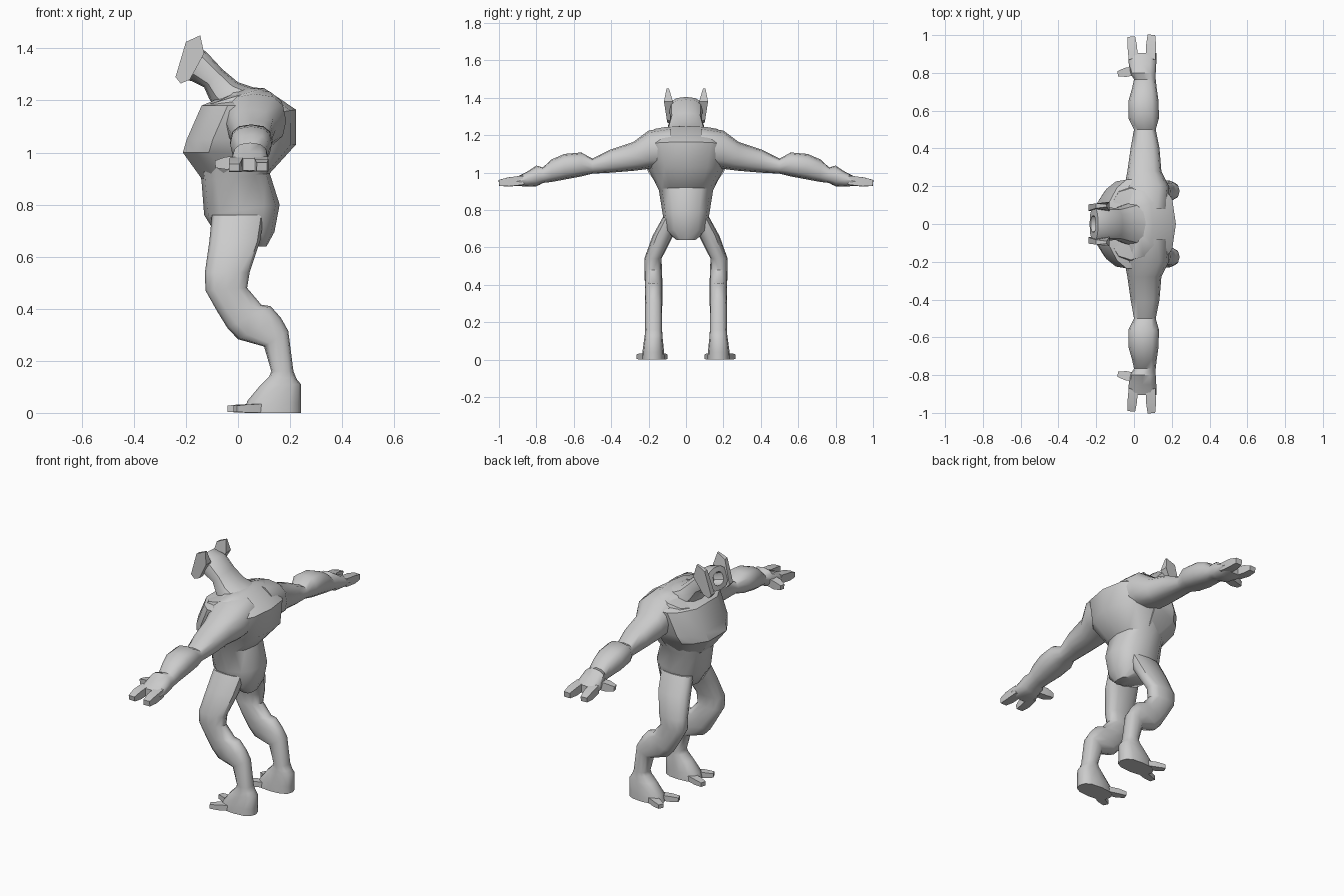
import bpy, bmesh, math
from mathutils import Vector

if "Cube" in bpy.data.objects:
    bpy.data.objects.remove(bpy.data.objects["Cube"])

grey = bpy.data.materials.new("plain grey")
grey.use_nodes = True
GREY = (0.6, 0.6, 0.6, 1)
grey.diffuse_color = GREY
grey.node_tree.nodes["Principled BSDF"].inputs["Base Color"].default_value = GREY


def finish(name, bm, mirror=False, angle=45):
    """Turn a bmesh into a shaded object, optionally doubled across y = 0."""
    bmesh.ops.recalc_face_normals(bm, faces=bm.faces)
    mesh = bpy.data.meshes.new(name)
    bm.to_mesh(mesh)
    bm.free()
    mesh.materials.append(grey)
    ob = bpy.data.objects.new(name, mesh)
    bpy.context.collection.objects.link(ob)
    if mirror:
        mod = ob.modifiers.new("mirror", "MIRROR")
        mod.use_axis = (False, True, False)
        mod.use_clip = False
        mod.use_mirror_merge = False
    bpy.ops.object.select_all(action="DESELECT")
    ob.select_set(True)
    bpy.context.view_layer.objects.active = ob
    bpy.ops.object.shade_smooth_by_angle(angle=math.radians(angle))
    return ob


def skin(rings):
    """Bridge rings of points and cap both ends."""
    bm = bmesh.new()
    loops = [[bm.verts.new(p) for p in ring] for ring in rings]
    n = len(loops[0])
    for a, b in zip(loops, loops[1:]):
        for i in range(n):
            j = (i + 1) % n
            bm.faces.new((a[i], a[j], b[j], b[i]))
    bm.faces.new(loops[0])
    bm.faces.new(loops[-1])
    return bm


def oval(centre, u, v, n=12, power=0.8):
    pts = []
    for i in range(n):
        t = math.tau * i / n
        c, s = math.cos(t), math.sin(t)
        c = math.copysign(abs(c) ** power, c)
        s = math.copysign(abs(s) ** power, s)
        pts.append(Vector(centre) + u * c + v * s)
    return pts


def side_ring(fx, fz, bx, bz, y, w):
    """Ring through a front and a back point of the side profile."""
    f, b = Vector((fx, y, fz)), Vector((bx, y, bz))
    return oval((f + b) / 2, (b - f) / 2, Vector((0, w, 0)))


def bar(name, start, end, w0, w1, h0, h1):
    """Tapered square digit, doubled on the other side."""
    a, b = Vector(start), Vector(end)
    side = (b - a).cross(Vector((0, 0, 1))).normalized()
    up = side.cross(b - a).normalized()
    rings = []
    for t, w, h in ((0, w0, h0), (0.6, w0, h0), (1, w1, h1)):
        p = a.lerp(b, t)
        rings.append([p + side * w * i + up * h * j
                      for i, j in ((1, 1), (-1, 1), (-1, -1), (1, -1))])
    return finish(name, skin(rings), True, 30)


# Torso from crotch to shoulders
torso = [(.05, .64, .11, .64, .05), (-.08, .68, .14, .695, .11),
         (-.13, .76, .16, .8, .125), (-.14, .89, .122, .92, .145),
         (-.16, 1.0, .222, 1.03, .2), (-.15, 1.1, .222, 1.165, .235),
         (-.13, 1.18, .1, 1.248, .19), (-.08, 1.2, .04, 1.25, .1)]
finish("torso", skin([side_ring(a, b, c, d, 0, w) for a, b, c, d, w in torso]))

# Hard edged chest plate
chest = []
for z, front, back, w in ((.9, -.14, .02, .13), (1.0, -.212, .03, .2),
                          (1.05, -.197, .03, .225), (1.18, -.14, 0, .235),
                          (1.21, -.07, .02, .17)):
    half = [(front, w * .42), (front + .05, w * .82), (front + .1, w), (back, w)]
    outline = half + [(x, -y) for x, y in reversed(half)]
    chest.append([Vector((x, y, z)) for x, y in outline])
finish("chest_plate", skin(chest), angle=28)

# Neck and head, with a sunken round mouth
neck = [(-.08, 1.16, .09, 1.24, .12), (-.11, 1.205, .0, 1.27, .1),
        (-.13, 1.25, -.06, 1.32, .085), (-.18, 1.275, -.125, 1.39, .088),
        (-.235, 1.285, -.19, 1.405, .088), (-.228, 1.31, -.203, 1.38, .045),
        (-.17, 1.3, -.145, 1.36, .035)]
finish("neck_and_head", skin([side_ring(a, b, c, d, 0, w) for a, b, c, d, w in neck]), angle=35)

# Pointed ear plates on the sides of the face
ear = [(-.24, 1.29), (-.2, 1.425), (-.145, 1.45), (-.13, 1.38), (-.185, 1.28), (-.22, 1.265)]
inner = [Vector((x, .07 + max(0, z - 1.38) * .3, z)) for x, z in ear]
outer = [Vector((x, .12 - abs(z - 1.37) * .2, z)) for x, z in ear]
finish("ears", skin([inner, outer]), True, 25)

# Arms with shoulder, elbow pinch and forearm
arm = [(.08, -.08, .18, 1.03, 1.245), (.2, -.05, .185, 1.02, 1.225),
       (.28, -.035, .145, 1.01, 1.165), (.4, -.018, .135, 1.0, 1.125),
       (.5, .0, .115, .995, 1.075), (.56, -.03, .132, .98, 1.108),
       (.65, -.03, .13, .963, 1.1), (.72, -.01, .12, .95, 1.07),
       (.765, .0, .115, .945, 1.028), (.8, -.02, .115, .927, 1.038),
       (.85, -.028, .118, .925, 1.005), (.905, -.028, .118, .93, .978)]
finish("arms", skin([oval(((a + b) / 2, y, (c + d) / 2), Vector(((b - a) / 2, 0, 0)),
                          Vector((0, 0, (d - c) / 2))) for y, a, b, c, d in arm]), True)

# Two fingers and a thumb on each hand
bar("front_finger", (-.003, .87, .96), (-.014, .99, .942), .025, .02, .024, .014)
bar("rear_finger", (.088, .87, .96), (.092, 1.0, .945), .026, .02, .024, .016)
bar("thumb", (.02, .815, .965), (-.085, .795, .955), .024, .014, .024, .014)

# Legs with bent knees and raised hocks, down to the flat feet
leg = [(-.1, .76, .1, .76, .08, .045), (-.11, .66, .085, .66, .125, .055),
       (-.127, .54, .045, .54, .177, .046), (-.125, .47, .035, .48, .175, .047),
       (-.08, .39, .09, .415, .173, .047), (-.04, .325, .125, .41, .173, .047),
       (.0, .283, .165, .365, .173, .047), (.1, .255, .193, .315, .173, .046),
       (.128, .16, .213, .16, .173, .045), (.12, .14, .225, .13, .173, .047),
       (.085, .105, .242, .11, .174, .05), (.035, .045, .242, .04, .175, .058),
       (.025, .0, .242, .0, .175, .06)]
finish("legs", skin([side_ring(*r) for r in leg]), True)

# Splayed toes
bar("inner_toes", (.08, .15, .018), (-.035, .115, .016), .022, .016, .016, .012)
bar("outer_toes", (.1, .2, .018), (-.01, .25, .016), .022, .016, .016, .012)
